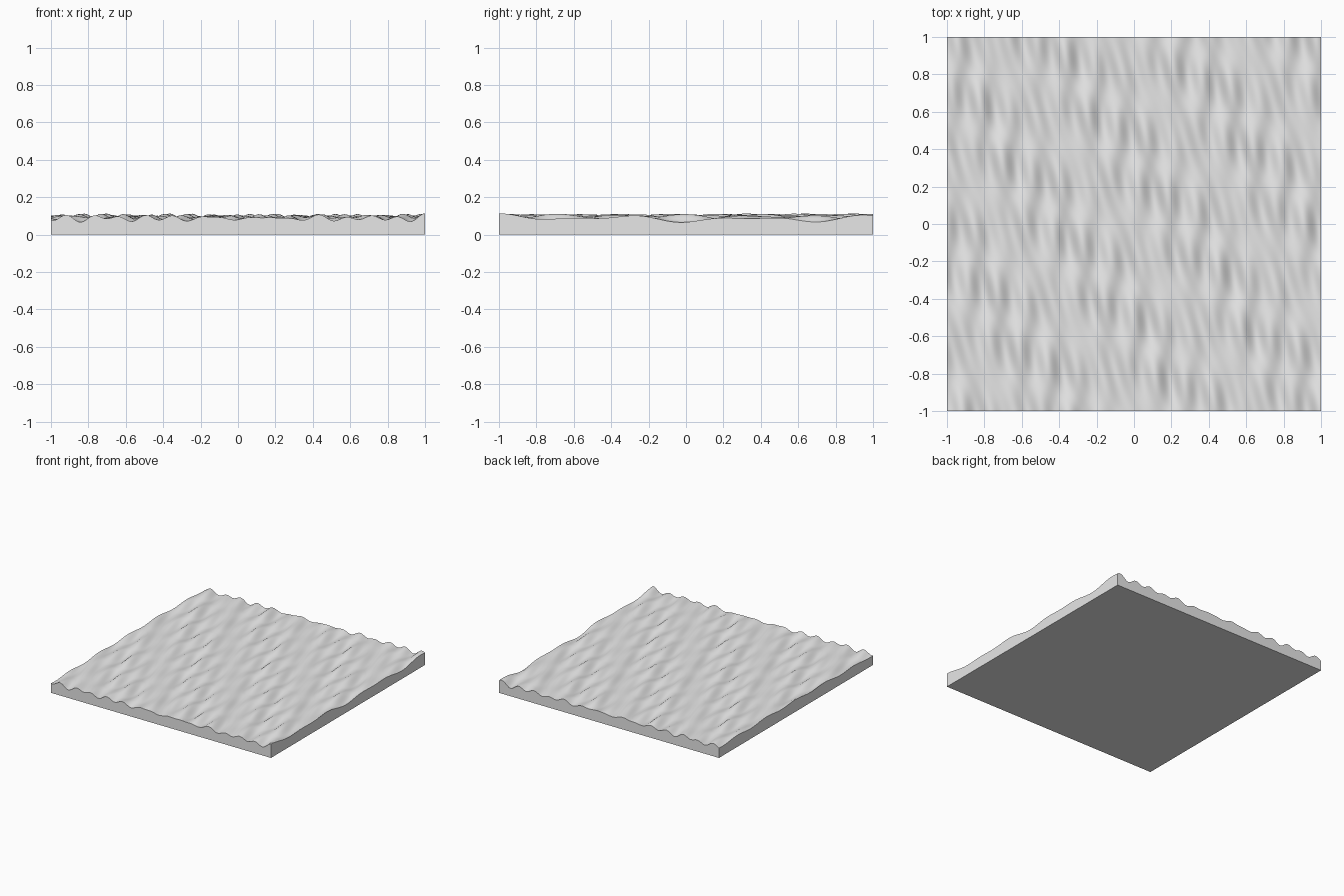
import bpy, bmesh, math

cube = bpy.data.objects.get("Cube")
if cube:
    bpy.data.objects.remove(cube, do_unlink=True)

SEGMENTS = 180
MEAN_HEIGHT = 0.088
# Travelling waves: x frequency, y frequency, amplitude
WAVES = [(42.5, -2.5, 0.007), (46.0, 16.5, 0.007),
         (22.0, 9.4, 0.006), (33.0, -9.4, 0.005)]


def height(x, y):
    """Sum of waves that all crest together at the front left corner."""
    return MEAN_HEIGHT + sum(a * math.cos(kx * (x - 1) + ky * (y + 1))
                             for kx, ky, a in WAVES)


# Plain grey surface
grey = bpy.data.materials.new("light_grey")
grey.use_nodes = True
grey.diffuse_color = (0.8, 0.8, 0.8, 1)
grey.node_tree.nodes["Principled BSDF"].inputs["Base Color"].default_value = (0.8, 0.8, 0.8, 1)

# Rippled top
bm = bmesh.new()
bmesh.ops.create_grid(bm, x_segments=SEGMENTS, y_segments=SEGMENTS, size=1)
for v in bm.verts:
    v.co.z = height(v.co.x, v.co.y)

# Straight sides and flat base
rim = [e for e in bm.edges if e.is_boundary]
skirt = bmesh.ops.extrude_edge_only(bm, edges=rim)["geom"]
for v in skirt:
    if isinstance(v, bmesh.types.BMVert):
        v.co.z = 0
bmesh.ops.contextual_create(bm, geom=[e for e in bm.edges if e.is_boundary])
bmesh.ops.recalc_face_normals(bm, faces=bm.faces)

mesh = bpy.data.meshes.new("water_slab")
bm.to_mesh(mesh)
bm.free()
mesh.materials.append(grey)
slab = bpy.data.objects.new("water_slab", mesh)
bpy.context.collection.objects.link(slab)

# Smooth ripples with crisp outer edges
bpy.ops.object.select_all(action="DESELECT")
slab.select_set(True)
bpy.context.view_layer.objects.active = slab
bpy.ops.object.shade_smooth_by_angle(angle=math.radians(40))
